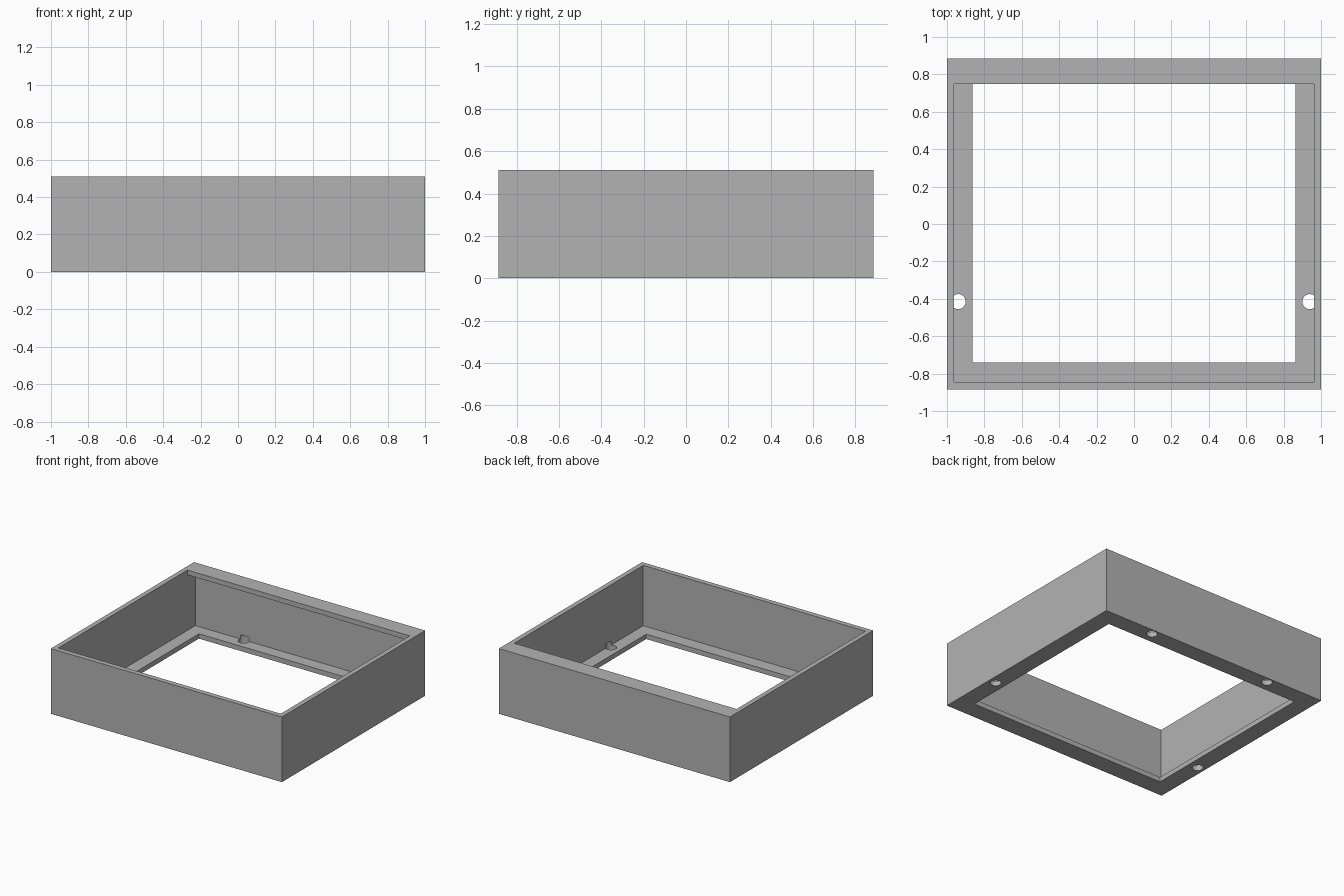
import bpy
import bmesh

cube = bpy.data.objects.get("Cube")
if cube:
    bpy.data.objects.remove(cube, do_unlink=True)

HALF_X, HALF_Y, HEIGHT = 1.0, 0.885, 0.51
WALL = 0.038        # wall, floor flange and lip thickness
IN_X, FRONT, BACK = HALF_X - WALL, -0.845, 0.847
LIP_Y = 0.749       # inner edge of the back lip and back flange

grey = bpy.data.materials.new("light_grey")
grey.use_nodes = True
grey.diffuse_color = (0.45, 0.45, 0.45, 1)
grey.node_tree.nodes["Principled BSDF"].inputs["Base Color"].default_value = (0.45, 0.45, 0.45, 1)


def extrude_x(name, profile, half):
    """Solid made from a (y, z) outline, extruded from -half to half along x."""
    bm = bmesh.new()
    face = bm.faces.new([bm.verts.new((-half, y, z)) for y, z in profile])
    out = bmesh.ops.extrude_face_region(bm, geom=[face])["geom"]
    verts = [v for v in out if isinstance(v, bmesh.types.BMVert)]
    bmesh.ops.translate(bm, verts=verts, vec=(2 * half, 0, 0))
    bmesh.ops.recalc_face_normals(bm, faces=bm.faces)
    mesh = bpy.data.meshes.new(name)
    bm.to_mesh(mesh)
    bm.free()
    mesh.materials.append(grey)
    obj = bpy.data.objects.new(name, mesh)
    bpy.context.collection.objects.link(obj)
    return obj


def rect(y0, y1, z0, z1):
    return [(y0, z0), (y1, z0), (y1, z1), (y0, z1)]


def cut(target, cutter):
    """Subtract the cutter, apply the result and drop the cutter."""
    cutter.hide_render = True
    mod = target.modifiers.new("cut", 'BOOLEAN')
    mod.operation = 'DIFFERENCE'
    mod.solver = 'EXACT'
    mod.object = cutter
    bpy.context.view_layer.objects.active = target
    bpy.ops.object.modifier_apply(modifier=mod.name)
    bpy.data.objects.remove(cutter, do_unlink=True)


# Outer block
frame = extrude_x("tray_frame", rect(-HALF_Y, HALF_Y, 0, HEIGHT), HALF_X)

# Cavity that runs under the back lip
cavity = [(FRONT, WALL), (BACK, WALL), (BACK, HEIGHT - WALL),
          (LIP_Y, HEIGHT - WALL), (LIP_Y, 0.7), (FRONT, 0.7)]
cut(frame, extrude_x("cavity_cutter", cavity, IN_X))

# Opening in the floor
cut(frame, extrude_x("opening_cutter", rect(-0.741, LIP_Y, -0.1, 0.1), 0.863))

# Screw holes: two in the side flanges, two in the back flange, nicking the walls
for side in (-1, 1):
    for x, y in ((0.94, -0.415), (0.535, 0.835)):
        bpy.ops.mesh.primitive_cylinder_add(vertices=32, radius=0.04, depth=0.17,
                                            location=(side * x, y, -0.015))
        cut(frame, bpy.context.object)

bpy.ops.object.select_all(action='DESELECT')
frame.select_set(True)
bpy.context.view_layer.objects.active = frame
bpy.ops.object.shade_smooth_by_angle()
